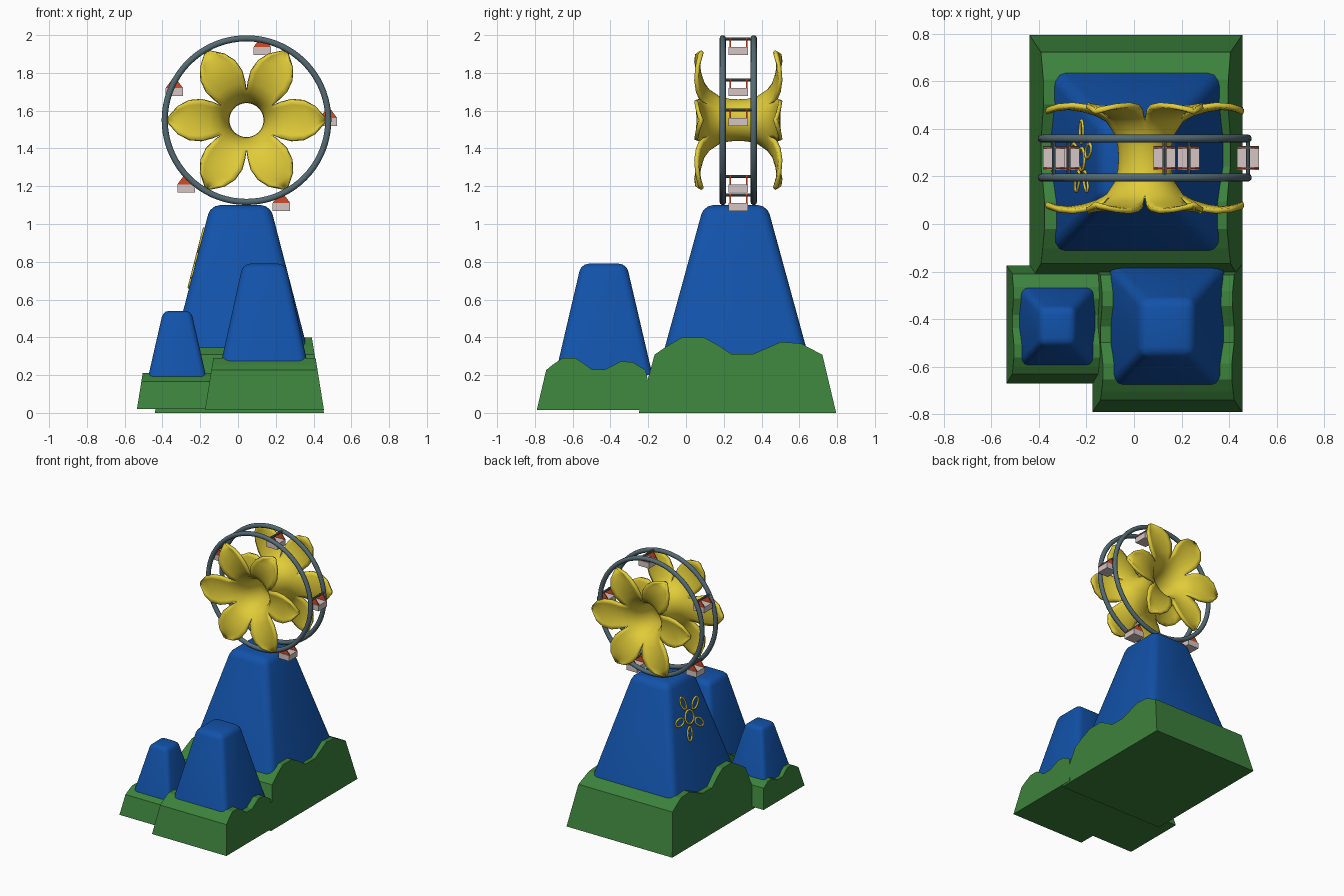
import bpy, bmesh, math
from mathutils import Vector

if "Cube" in bpy.data.objects:
    bpy.data.objects.remove(bpy.data.objects["Cube"])


def material(name, rgb):
    m = bpy.data.materials.new(name)
    m.diffuse_color = (*rgb, 1)
    m.use_nodes = True
    m.node_tree.nodes["Principled BSDF"].inputs["Base Color"].default_value = m.diffuse_color
    return m


BLUE = material("mountain blue", (0.006, 0.085, 0.40))
GREEN = material("grass green", (0.045, 0.22, 0.045))
YELLOW = material("petal yellow", (0.75, 0.60, 0.04))
STEEL = material("slate steel", (0.09, 0.145, 0.17))
WHITE = material("cabin white", (0.66, 0.56, 0.55))
RED = material("roof red", (0.65, 0.07, 0.02))

WHEEL = Vector((0.045, 0.277, 1.55))


def make(name, verts, faces, mat, loc=(0, 0, 0), merge=False):
    bm = bmesh.new()
    vs = [bm.verts.new(v) for v in verts]
    for f in faces:
        bm.faces.new([vs[i] for i in f])
    if merge:
        bmesh.ops.remove_doubles(bm, verts=bm.verts, dist=1e-4)
    bmesh.ops.recalc_face_normals(bm, faces=bm.faces)
    me = bpy.data.meshes.new(name)
    bm.to_mesh(me)
    bm.free()
    me.materials.append(mat)
    ob = bpy.data.objects.new(name, me)
    bpy.context.collection.objects.link(ob)
    ob.location = loc
    return ob


def smooth(ob, angle=35):
    bpy.ops.object.select_all(action='DESELECT')
    ob.select_set(True)
    bpy.context.view_layer.objects.active = ob
    bpy.ops.object.shade_smooth_by_angle(angle=math.radians(angle))


def prism(name, outline, y0, y1, mat, loc=(0, 0, 0)):
    """Extrude an (x, z) outline along y."""
    n = len(outline)
    verts = [(x, y, z) for y in (y0, y1) for x, z in outline]
    faces = [tuple(range(n)), tuple(range(2 * n - 1, n - 1, -1))]
    faces += [(i, (i + 1) % n, n + (i + 1) % n, n + i) for i in range(n)]
    return make(name, verts, faces, mat, loc)


def tube(name, points, radius, mat, sides=3):
    """Closed tube along a loop of points."""
    cu = bpy.data.curves.new(name, 'CURVE')
    cu.dimensions = '3D'
    cu.bevel_depth = radius
    cu.bevel_resolution = sides
    sp = cu.splines.new('POLY')
    sp.points.add(len(points) - 1)
    for p, co in zip(sp.points, points):
        p.co = (*co, 1)
    sp.use_cyclic_u = True
    cu.materials.append(mat)
    ob = bpy.data.objects.new(name, cu)
    bpy.context.collection.objects.link(ob)
    return ob


# grassy bases: one wavy profile along y, with sides leaning inwards
WAVE = [(0, 0), (.08, .77), (.14, .88), (.22, 1), (.33, 1), (.40, .90), (.47, .78),
        (.58, .78), (.66, .87), (.72, .94), (.82, .92), (.93, .77), (1, 0)]


def grass(name, x0, x1, y0, y1, z0, height):
    prof = [(y0 + u * (y1 - y0), h * height) for u, h in WAVE]
    n = len(prof)
    verts = [(x0 + .16 * h, y, z0 + h) for y, h in prof]
    verts += [(x1 - .16 * h, y, z0 + h) for y, h in prof]
    faces = [(i, i + 1, n + i + 1, n + i) for i in range(n - 1)]
    faces += [tuple(range(n)), tuple(range(2 * n - 1, n - 1, -1)), (0, n - 1, 2 * n - 1, n)]
    make(name, verts, faces, GREEN)


grass("grass_large", -.44, .455, -.25, .795, 0, .40)
grass("grass_medium", -.175, .455, -.79, -.17, .015, .275)
grass("grass_small", -.535, -.11, -.67, -.175, .02, .19)


# mountains: bevelled frustums sunk into the grass
def mountain(name, cx, cy, z0, z1, bottom, top, bevel):
    verts = [(cx + h * sx, cy + h * k * sy, z)
             for z, h, k in ((z0, bottom, 1.06), (z1, top, 1.06))
             for sx, sy in ((-1, -1), (1, -1), (1, 1), (-1, 1))]
    faces = [(0, 1, 2, 3), (4, 5, 6, 7)]
    faces += [(i, (i + 1) % 4, 4 + (i + 1) % 4, 4 + i) for i in range(4)]
    ob = make(name, verts, faces, BLUE)
    bm = bmesh.new()
    bm.from_mesh(ob.data)
    edges = [e for e in bm.edges if max(v.co.z for v in e.verts) > z0 + .01]
    bmesh.ops.bevel(bm, geom=edges, offset=bevel, segments=3, profile=.5, affect='EDGES')
    bm.to_mesh(ob.data)
    bm.free()
    smooth(ob)


mountain("mountain_large", .0125, .262, .28, 1.10, .37, .158, .05)
mountain("mountain_medium", .139, -.435, .2, .79, .243, .113, .04)
mountain("mountain_small", -.322, -.43, .15, .54, .163, .074, .03)

# wheel rims
for side, name in ((-1, "rim_front"), (1, "rim_back")):
    loop = [WHEEL + Vector((.433 * math.cos(a), side * .082, .433 * math.sin(a)))
            for a in (2 * math.pi * i / 72 for i in range(72))]
    tube(name, loop, .017, STEEL)

# double trumpet flower: rows of (radius, half angle of petal, depth)
ROWS = [(.100, 30, 0), (.103, 30, .05), (.118, 30, .105), (.155, 30, .16), (.2, 28, .185),
        (.26, 25, .203), (.32, 19, .212), (.37, 11.4, .207), (.415, 1.5, .193)]
COLS = 8
verts, faces = [], []
for petal in range(6):
    base = len(verts)
    for r, half, d in ROWS:
        for c in range(COLS + 1):
            s = 2 * c / COLS - 1
            a = math.radians(60 * petal + s * half)
            cup = .012 * s * s * (r > .16)
            verts.append((r * math.cos(a), -d - cup, r * math.sin(a)))
    for i in range(len(ROWS) - 1):
        for c in range(COLS):
            k = base + i * (COLS + 1) + c
            faces.append((k, k + 1, k + COLS + 2, k + COLS + 1))
flower = make("flower_hub", verts, faces, YELLOW, WHEEL, merge=True)
mirror = flower.modifiers.new("mirror", 'MIRROR')
mirror.use_axis = (False, True, False)
solid = flower.modifiers.new("thickness", 'SOLIDIFY')
solid.thickness = .02
solid.offset = 0
smooth(flower, 40)

# five hanging cabins, each with two red gables and an axle
for k in range(5):
    a = math.radians(7 + 72 * k)
    p = WHEEL + Vector((.437 * math.cos(a), 0, .437 * math.sin(a)))
    prism(f"cabin_{k}", [(-.046, -.085), (.046, -.085), (.046, -.042), (-.046, -.042)],
          -.051, .051, WHITE, p)
    for y in (-.047, .041):
        prism(f"gable_{k}", [(-.046, -.042), (.046, -.042), (.012, .004), (-.012, .004)],
              y, y + .007, RED, p)
    ring = [(.008 * math.cos(t), .008 * math.sin(t))
            for t in (math.pi * i / 4 for i in range(8))]
    prism(f"axle_{k}", ring, -.082, .082, STEEL, p)


# flower outline on the left slope of the large mountain
def on_slope(y, z):
    half = .158 + (1.10 - z) * (.37 - .158) / .82
    return (.0125 - half - .002, y, z)


def emblem_loop(name, dist, ang, radial, across):
    pts = []
    for i in range(24):
        t = 2 * math.pi * i / 24
        u, v = dist + radial * math.cos(t), across * math.sin(t)
        pts.append(on_slope(.272 + u * math.cos(ang) - v * math.sin(ang),
                            .82 + u * math.sin(ang) + v * math.cos(ang)))
    tube(name, pts, .007, YELLOW, 1)


emblem_loop("emblem_centre", 0, 0, .047, .047)
for k in range(5):
    emblem_loop(f"emblem_petal_{k}", .115, math.radians(72 * k), .048, .026)
